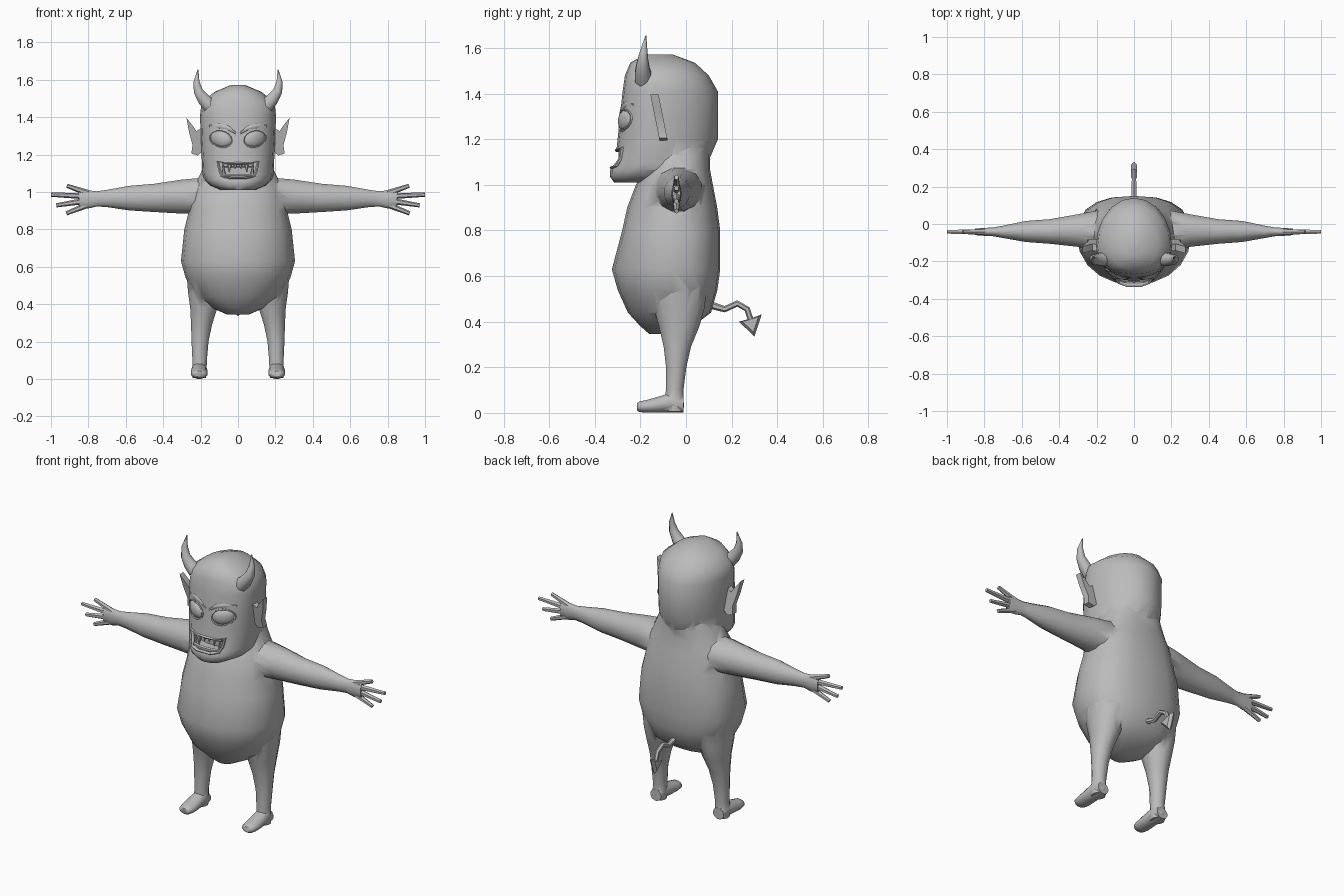
import bpy, bmesh, math
from mathutils import Vector

if "Cube" in bpy.data.objects:
    bpy.data.objects.remove(bpy.data.objects["Cube"])

X, Y, Z = Vector((1, 0, 0)), Vector((0, 1, 0)), Vector((0, 0, 1))
grey = bpy.data.materials.new("plain grey")
grey.diffuse_color = (0.5, 0.5, 0.5, 1)
grey.use_nodes = True
grey.node_tree.nodes["Principled BSDF"].inputs["Base Color"].default_value = grey.diffuse_color


def skin(name, rings, angle=50):
    """Bridge a list of point rings, capping both ends."""
    bm = bmesh.new()
    vs = [[bm.verts.new(p) for p in r] for r in rings]
    n = len(rings[0])
    for a, b in zip(vs, vs[1:]):
        for i in range(n):
            j = (i + 1) % n
            bm.faces.new((a[i], a[j], b[j], b[i]))
    bm.faces.new(vs[0][::-1])
    bm.faces.new(vs[-1])
    bmesh.ops.recalc_face_normals(bm, faces=bm.faces)
    me = bpy.data.meshes.new(name)
    bm.to_mesh(me)
    bm.free()
    me.materials.append(grey)
    ob = bpy.data.objects.new(name, me)
    bpy.context.collection.objects.link(ob)
    smooth(ob, angle)
    return ob


def smooth(ob, angle):
    bpy.ops.object.select_all(action='DESELECT')
    ob.select_set(True)
    bpy.context.view_layer.objects.active = ob
    bpy.ops.object.shade_smooth_by_angle(angle=math.radians(angle))


def oval(c, u, v, a, b, n):
    t = [2 * math.pi * (i + 0.5) / n for i in range(n)]
    return [Vector(c) + u * a * math.cos(k) + v * b * math.sin(k) for k in t]


def stack(name, levels, mid, pf, pb, n=20):
    """Horizontal slices (z, front y, back y, half width), rounder or boxier front and back."""
    rings = []
    for z, f, b, w in levels:
        m = min(max(mid, f + 0.3 * (b - f)), b - 0.3 * (b - f))
        r = []
        for i in range(n):
            t = 2 * math.pi * i / n
            c, s = math.cos(t), math.sin(t)
            p = 2 / (pb if s > 0 else pf)
            r.append(Vector((w * math.copysign(abs(c) ** p, c),
                             m + (b - m if s > 0 else f - m) * abs(s) ** p, z)))
        rings.append(r)
    return skin(name, rings)


def tube(name, pts, radii, n=6, side=Y, flat=1.0):
    """Tapered tube in the plane square to side."""
    pts = [Vector(p) for p in pts]
    rings = []
    for i, p in enumerate(pts):
        d = (pts[min(i + 1, len(pts) - 1)] - pts[max(i - 1, 0)]).normalized()
        rings.append(oval(p, side, d.cross(side).normalized(), radii[i] * flat, radii[i], n))
    return skin(name, rings)


def combine(ob, other, op):
    m = ob.modifiers.new(op.lower(), 'BOOLEAN')
    m.operation, m.object, m.solver = op, other, 'EXACT'
    bpy.context.view_layer.objects.active = ob
    bpy.ops.object.modifier_apply(modifier=m.name)
    bpy.data.objects.remove(other)


# Torso with a full belly and sloping neck
body = stack("body", [
    (.345, -.16, -.06, .06), (.38, -.20, .03, .14), (.44, -.255, .11, .225),
    (.54, -.30, .138, .28), (.63, -.325, .15, .305), (.80, -.28, .15, .287),
    (.90, -.258, .137, .262), (1.0, -.22, .118, .25), (1.07, -.18, .105, .215),
    (1.13, -.15, .105, .185), (1.2, -.1, .10, .15)], -.06, 2.1, 2.5)

# Head with jutting jaw and domed crown
head = stack("head", [
    (1.01, -.315, -.17, .09), (1.035, -.333, -.08, .15), (1.065, -.333, .03, .18),
    (1.095, -.312, .095, .19), (1.2, -.30, .14, .195), (1.3, -.29, .14, .2),
    (1.41, -.278, .14, .203), (1.48, -.268, .10, .195), (1.535, -.245, .04, .125),
    (1.573, -.18, -.06, .035)], -.12, 2.2, 2.0)
combine(body, head, 'UNION')

for s in (-1, 1):
    # Arms: (x, y, z, half depth, half height)
    arm = [(.1, -.035, .97, .10, .10), (.2, -.035, .978, .11, .10), (.3, -.035, .975, .09, .094),
           (.45, -.04, .968, .068, .078), (.58, -.04, .967, .058, .068),
           (.7, -.042, .965, .034, .048), (.755, -.042, .963, .024, .042),
           (.80, -.042, .96, .022, .05), (.85, -.042, .96, .018, .044)]
    combine(body, skin("arm", [oval((s * x, y, z), Y, Z, a, b, 12) for x, y, z, a, b in arm]), 'UNION')
    # Legs: (x, y, z, half width, half depth)
    leg = [(.17, -.03, .58, .11, .13), (.175, -.03, .46, .095, .115), (.183, -.03, .38, .075, .092),
           (.195, -.038, .29, .058, .062), (.203, -.043, .2, .047, .046),
           (.205, -.05, .1, .04, .04), (.207, -.05, .03, .04, .042), (.207, -.05, .005, .038, .04)]
    combine(body, skin("leg", [oval((s * x, y, z), X, Y, a, b, 12) for x, y, z, a, b in leg]), 'UNION')
    # Feet: (y, z, half width, half height)
    foot = [(-.01, .035, .036, .034), (-.06, .046, .042, .046), (-.11, .038, .045, .038),
            (-.17, .029, .046, .029), (-.205, .027, .038, .024), (-.216, .027, .025, .016)]
    combine(body, skin("foot", [oval((s * .207, y, z), X, Z, a, b, 12) for y, z, a, b in foot]), 'UNION')

# Mouth cavity cut into the face
mouth = [(-.108, 1.163), (-.06, 1.152), (0, 1.152), (.06, 1.152), (.108, 1.163),
         (.098, 1.115), (.085, 1.083), (.04, 1.075), (-.04, 1.075), (-.085, 1.083), (-.098, 1.115)]
cutter = skin("mouth_cutter", [[Vector((x, y, z)) for x, z in mouth] for y in (-.4, -.225)])
cutter.hide_render = True
combine(body, cutter, 'DIFFERENCE')
smooth(body, 60)


def face_y(x, z):
    """Depth of the face surface around eyes and mouth."""
    front = -.30 - max(0, 1.12 - z) * .6 + max(0, z - 1.2) * .1
    return -.12 + (front + .12) * (1 - (abs(x) / .2) ** 2.2) ** (1 / 2.2)


# Lips around the mouth
lip = []
for x, z in mouth + mouth[:1]:
    out = Vector((x, 0, z - 1.118)).normalized()
    lip.append(oval((x, face_y(x, z) - .001, z), out, Y, .009, .011, 6))
skin("lips", lip)

# Gum bars and pointed teeth
for name, z in (("upper_teeth", 1.143), ("lower_teeth", 1.083)):
    skin(name, [oval((x, face_y(x, z) + .02, z), Y, Z, .01, .012, 6)
                for x in (-.085, -.045, 0, .045, .085)])
for s in (-1, 1):
    for x, z0, z1, r in ((.075, 1.08, 1.145, .015), (.045, 1.15, 1.105, .013), (.015, 1.15, 1.122, .011)):
        y = face_y(x, 1.12)
        tube("fang", [(s * x, y + .012, z0), (s * x * 1.05, y + .006, z1)], (r, .002), 6)

for s in (-1, 1):
    # Eyes: flattened balls bulging from the face, with lids
    cx, cz = .09, 1.283
    eye = []
    for k in range(1, 8):
        t = math.pi * k / 8
        x = cx - .058 * math.cos(t)
        eye.append(oval((s * x, face_y(x, cz) + .006, cz + (x - cx) * .12), Y, Z,
                        .022 * math.sin(t), .044 * math.sin(t), 12))
    skin("eye", eye)
    lid = []
    for k in range(17):
        t = 2 * math.pi * k / 16
        out = Vector((math.cos(t), 0, math.sin(t)))
        x, z = cx + .061 * out.x, cz + .047 * out.z + .007 * out.x
        lid.append(oval((s * x, face_y(x, z) + .002, z), Vector((s * out.x, 0, out.z)), Y, .005, .006, 5))
    skin("eyelid", lid)
    # Brow ridge slanting down to the middle
    skin("brow", [oval((s * x, face_y(x, z) + .006, z), Y, Z, .010, r, 6)
                  for x, z, r in ((.012, 1.315, .008), (.05, 1.34, .016), (.1, 1.352, .016), (.155, 1.352, .006))])
    # Horns curving outward then up
    tube("horn", [(s * .15, -.185, 1.46), (s * .185, -.19, 1.497), (s * .213, -.19, 1.54),
                  (s * .222, -.185, 1.59), (s * .214, -.176, 1.655)],
         (.042, .036, .027, .017, .002), 8)
    # Pointed ears
    outline = [(.185, 1.35), (.222, 1.325), (.243, 1.355), (.276, 1.397),
               (.262, 1.32), (.243, 1.25), (.25, 1.205), (.215, 1.195), (.185, 1.22)]
    skin("ear", [[Vector((s * x, -.145 + (1.4 - z) * .2 + d, z)) for x, z in outline]
                 for d in (-.012, .024)], 30)
    # Fingers fanned out: root and tip (x, z)
    for x0, z0, x1, z1 in ((.80, .993, .915, 1.033), (.82, .978, 1.0, .985),
                           (.82, .952, .972, .928), (.80, .932, .918, .885)):
        tube("finger", [(s * x0, -.042, z0), (s * (x0 + x1) / 2, -.042, (z0 + z1) / 2), (s * x1, -.042, z1)],
             (.017, .014, .011), 6)

# Tail with a flat arrow tip
tube("tail", [(0, .10, .475), (0, .17, .455), (0, .225, .48), (0, .268, .455), (0, .285, .405)],
     (.017, .014, .014, .013, .013), 6, X)
arrow = [(.232, .40), (.283, .414), (.332, .432), (.30, .335)]
skin("tail_tip", [[Vector((x, .285 + (y - .285) * k, .40 + (z - .40) * k)) for y, z in arrow]
                  for x, k in ((-.016, .7), (0, 1), (.016, .7))], 30)
